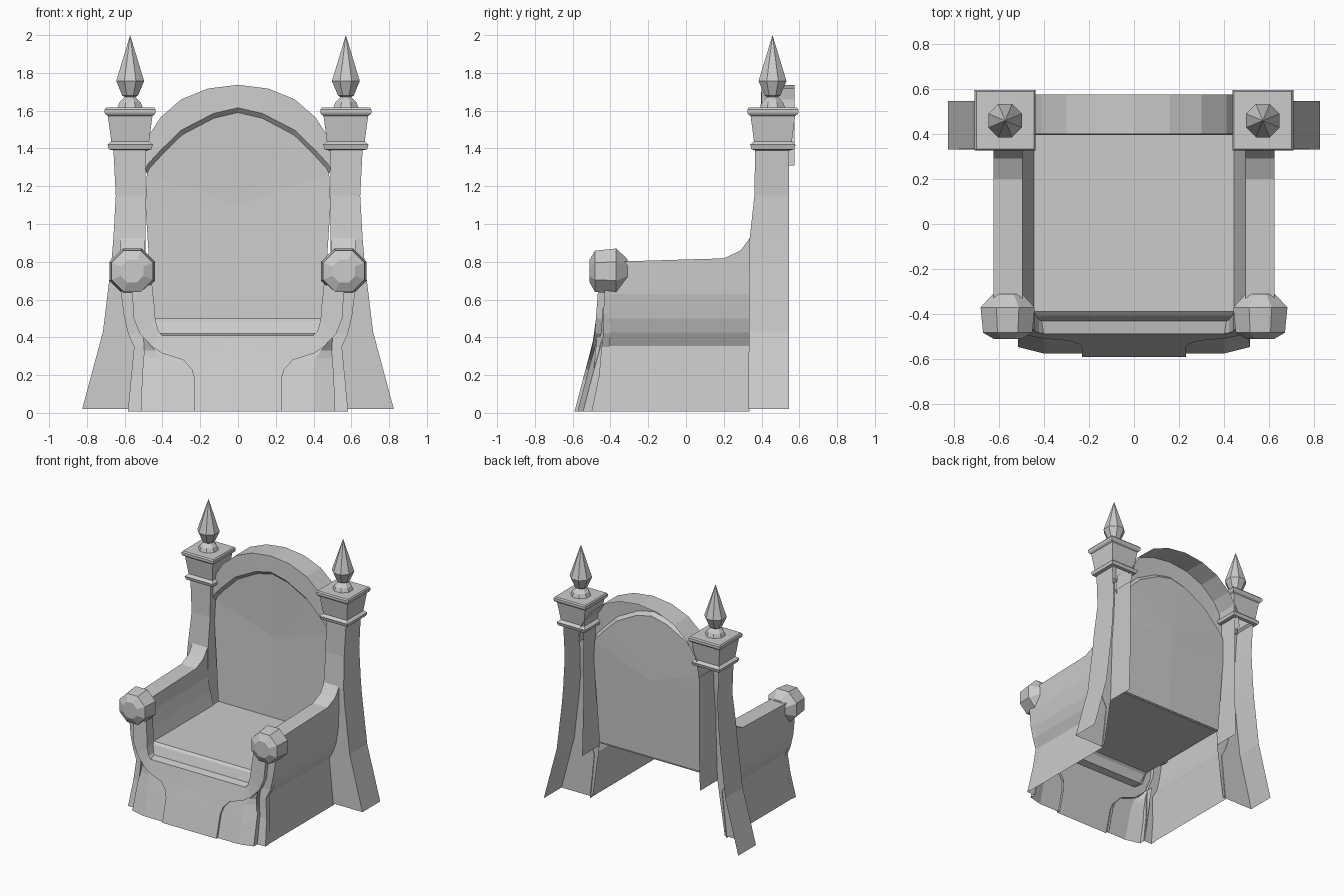
import bpy, bmesh, math


def sheet(name, rows, closed=False, caps=False, mirror=True, skip=()):
    """Flat-faced skin over rows of points, optionally mirrored across x = 0."""
    bm = bmesh.new()
    vs = [[bm.verts.new(p) for p in r] for r in rows]
    n = len(rows[0])
    for i in range(len(rows) - 1):
        for j in range(n if closed else n - 1):
            if (i, j) in skip:
                continue
            k = (j + 1) % n
            bm.faces.new((vs[i][j], vs[i][k], vs[i + 1][k], vs[i + 1][j]))
    if caps:
        bm.faces.new(vs[0][::-1])
        bm.faces.new(vs[-1])
    bmesh.ops.remove_doubles(bm, verts=bm.verts, dist=0.0005)
    bmesh.ops.recalc_face_normals(bm, faces=bm.faces)
    me = bpy.data.meshes.new(name)
    bm.to_mesh(me)
    bm.free()
    ob = bpy.data.objects.new(name, me)
    bpy.context.collection.objects.link(ob)
    if mirror:
        ob.modifiers.new("Mirror", 'MIRROR').use_clip = True
    return ob


def interp(table, z):
    """Piecewise-linear lookup."""
    for (a, va), (b, vb) in zip(table, table[1:]):
        if z <= b:
            return va + (vb - va) * max(0, (z - a) / (b - a))
    return table[-1][1]


def ring(cx, cy, z, r, n, turn=0.0):
    return [(cx + r * math.cos(2 * math.pi * i / n + turn),
             cy + r * math.sin(2 * math.pi * i / n + turn), z) for i in range(n)]


# Slope of the front and of the forward end of the sides: (z, y)
FRONT = [(0, -0.592), (0.2, -0.54), (0.35, -0.497), (0.42, -0.483), (0.7, -0.462)]
SIDE = [(0, -0.475), (0.35, -0.44), (0.63, -0.40), (0.9, -0.40)]


def front(x, z, d=0.0):
    return (x, interp(FRONT, z) + d, z)


# Flared back posts, open behind and below: (z, inner x, outer x, front y)
post = [(0.02, 0.56, 0.825, 0.33), (0.43, 0.50, 0.715, 0.333), (0.80, 0.49, 0.67, 0.335),
        (0.92, 0.49, 0.66, 0.337), (1.15, 0.49, 0.647, 0.362), (1.40, 0.49, 0.66, 0.366)]
sheet("back_post", [[(a, 0.545, z), (a, y, z), (b, y, z), (b, 0.545, z)]
                    for z, a, b, y in post], skip={(0, 0)})

# Square moulded capitals: (z, half width)
cap = [(1.39, 0.09), (1.395, 0.113), (1.42, 0.12), (1.437, 0.1), (1.572, 0.118),
       (1.58, 0.13), (1.59, 0.135), (1.606, 0.135), (1.616, 0.128), (1.617, 0.0)]
sheet("post_capital", [ring(0.571, 0.46, z, h * math.sqrt(2), 4, math.pi / 4)
                       for z, h in cap], closed=True)

# Eight-sided finials: (z, radius)
fin = [(1.61, 0.075), (1.645, 0.06), (1.672, 0.03), (1.68, 0.045), (1.757, 0.08),
       (1.775, 0.074), (2.0, 0.0)]
sheet("finial", [ring(0.571, 0.458, z, r, 8, math.pi / 8) for z, r in fin], closed=True)

# Arched rim of the back: outer and inner curves
outer = [(0, 1.737), (0.16, 1.717), (0.3, 1.66), (0.41, 1.565), (0.49, 1.44), (0.51, 1.31)]
inner = [(0, 1.615), (0.13, 1.585), (0.3, 1.497), (0.41, 1.39), (0.475, 1.32), (0.49, 1.29)]
sheet("back_rim", [[(ox, 0.575, oz), (ox, 0.40, oz), (ix, 0.395, iz), (ix * 0.985, 0.42, iz - 0.025)]
                   for (ox, oz), (ix, iz) in zip(outer, inner)])

# Back panel: shallow fan around a centre point
edge = [(x * 0.985, 0.42, z - 0.025) for x, z in inner] + [(0.49, 0.415, 1.1)]
sheet("back_panel_fan", [[p, (0, 0.432, 1.1)] for p in edge])
sheet("back_panel", [[(0, 0.432, 1.1), (0.49, 0.415, 1.1)], [(0, 0.405, 0.49), (0.45, 0.405, 0.49)]])

# Seat with stepped front edge
seat = [(0.41, 0.5, 0.45), (-0.388, 0.5, 0.45), (-0.405, 0.485, 0.45), (-0.43, 0.42, 0.44),
        (-0.487, 0.41, 0.41)]
sheet("seat", [[(-w, y, z), (w, y, z)] for y, z, w in seat], mirror=False)

# Arms and base sides: cross-section drawn along y, rising into the post
stations = [(None, 0.80), (0.2, 0.818), (0.29, 0.86), (0.337, 0.925)]
arm = []
for y, top in stations:
    sec = [(0.44, 0.49), (0.47, 0.6), (0.493, 0.7), (0.495, top), (0.622, top), (0.62, 0.63),
           (0.602, 0.5), (0.578, 0.425), (0.542, 0.355), (0.578, 0.008)]
    arm.append([(x, interp(SIDE, z) if y is None else y, z) for x, z in sec])
sheet("arm_side", arm)

# Central front panel flowing up into the arm scrolls: (outer edge, inner edge)
flow = [((0.23, 0.008), (0, 0.008)), ((0.23, 0.18), (0, 0.18)), ((0.245, 0.23), (0, 0.3)),
        ((0.29, 0.28), (0, 0.41)), ((0.40, 0.315), (0.40, 0.41)), ((0.455, 0.35), (0.42, 0.43)),
        ((0.52, 0.42), (0.437, 0.49)), ((0.552, 0.5), (0.442, 0.56)), ((0.562, 0.66), (0.455, 0.68))]
sheet("front_panel", [[front(*o, 0.035), front(*o), front(*i)] for o, i in flow])
sheet("arm_front_inner", [[front(*i), front(*i, 0.08)] for o, i in flow[4:]])

# Recessed lower corner panels
corner = [(0.008, 0.22, 0.40, 0.515), (0.18, 0.22, 0.40, 0.508), (0.23, 0.24, 0.40, 0.505),
          (0.29, 0.30, 0.41, 0.50), (0.33, 0.42, 0.44, 0.497), (0.40, 0.495, 0.497, 0.50)]
sheet("front_corner", [[front(a, z, 0.016), front(b, z, 0.016), front(c, z, 0.045), front(c, z, 0.095)]
                       for z, a, b, c in corner])

# Outer trim strip beside the front: (z, inner x, outer x, depth)
trim = [(0.008, 0.51, 0.583, 0.09), (0.2, 0.50, 0.565, 0.08), (0.35, 0.49, 0.55, 0.05),
        (0.42, 0.505, 0.582, 0.045), (0.52, 0.545, 0.605, 0.038), (0.66, 0.555, 0.622, 0.034)]
sheet("front_trim", [[front(a, z, d - 0.03), front(a, z, d), front(b, z, d), front(b, z, d + 0.04)]
                     for z, a, b, d in trim])

# Faceted scroll knobs: (y, radius)
knob = [(-0.51, 0.065), (-0.482, 0.118), (-0.37, 0.13), (-0.31, 0.07)]
sheet("arm_knob", [[(x, y, z) for x, z, _ in ring(0.56, 0.75, 0, r, 8, math.pi / 8)]
                   for y, r in knob], closed=True, caps=True)
